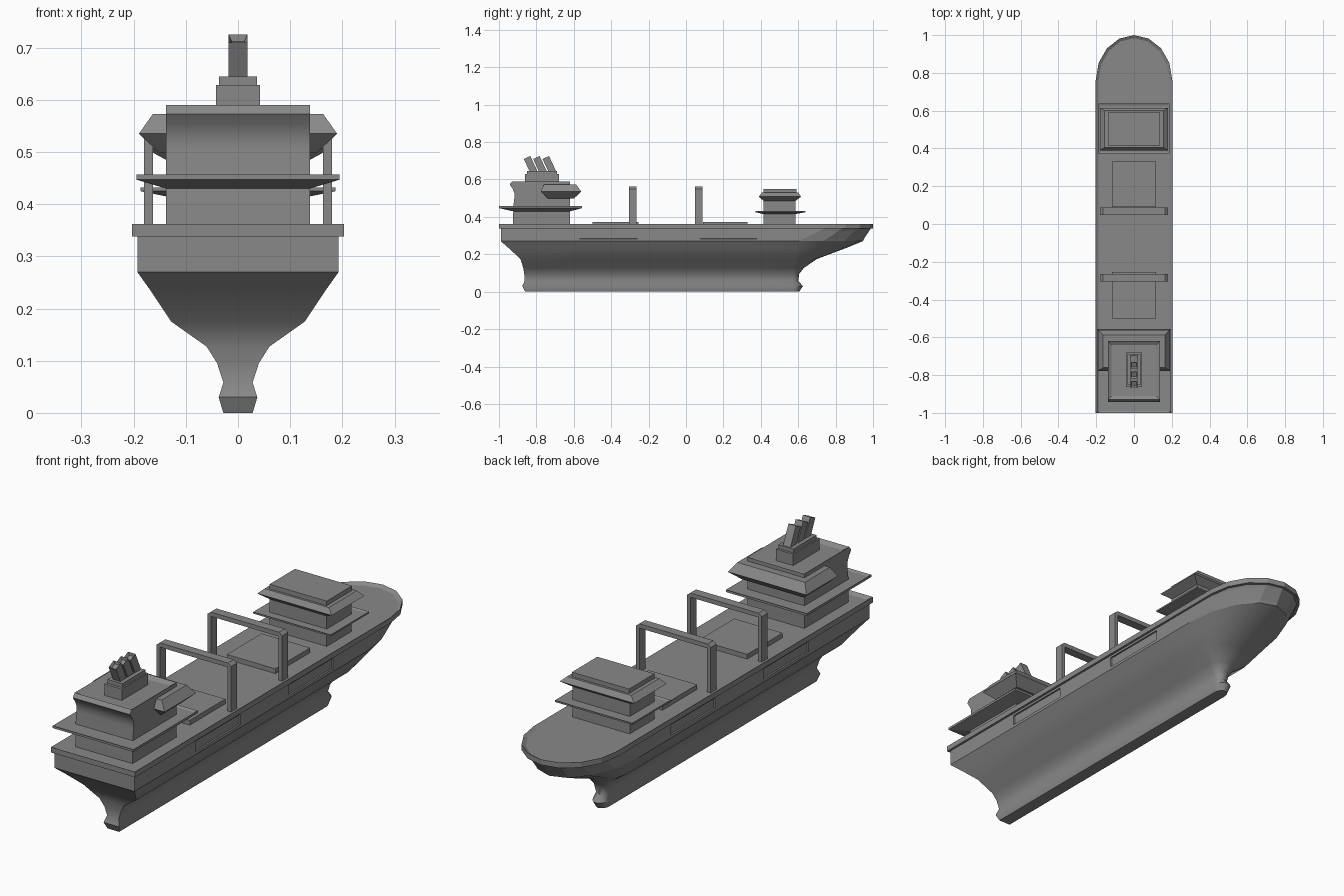
import bpy, bmesh, math
from mathutils import Matrix

cube = bpy.data.objects.get("Cube")
if cube:
    bpy.data.objects.remove(cube)

grey = bpy.data.materials.new("ship grey")
grey.use_nodes = True
grey.diffuse_color = (0.25, 0.25, 0.25, 1)
grey.node_tree.nodes["Principled BSDF"].inputs["Base Color"].default_value = grey.diffuse_color


def finish(name, bm, smooth_rule=None):
    """Turn a bmesh into an object, smoothing only the faces picked by the rule."""
    bmesh.ops.recalc_face_normals(bm, faces=bm.faces)
    if smooth_rule:
        for f in bm.faces:
            f.smooth = smooth_rule(f)
        for e in bm.edges:
            e.smooth = e.calc_face_angle(0) < math.radians(45)
    mesh = bpy.data.meshes.new(name)
    bm.to_mesh(mesh)
    bm.free()
    mesh.materials.append(grey)
    ob = bpy.data.objects.new(name, mesh)
    bpy.context.collection.objects.link(ob)
    return ob


def loft(rings):
    """Skin a closed solid through rings of equal point count."""
    bm = bmesh.new()
    loops = [[bm.verts.new(p) for p in ring] for ring in rings]
    n = len(loops[0])
    for a, b in zip(loops, loops[1:]):
        for i in range(n):
            j = (i + 1) % n
            bm.faces.new((a[i], a[j], b[j], b[i]))
    bm.faces.new(loops[0])
    bm.faces.new(loops[-1])
    bmesh.ops.recalc_face_normals(bm, faces=bm.faces)
    return bm


def sink_top(bm, rim, depth):
    """Leave a raised rim around a sunken top face."""
    top = max(bm.faces, key=lambda f: f.calc_center_median().z + f.normal.z)
    normal = top.normal.copy()
    bmesh.ops.inset_region(bm, faces=[top], thickness=rim, use_even_offset=True)
    bmesh.ops.translate(bm, verts=top.verts, vec=-normal * depth)


def tiers(name, levels, rim=0, depth=0):
    """Stack of rectangles, each level given as (z, half width, y back, y front)."""
    bm = loft([[(-x, a, z), (x, a, z), (x, b, z), (-x, b, z)] for z, x, a, b in levels])
    if rim:
        sink_top(bm, rim, depth)
    return finish(name, bm)


def box(name, x, y0, y1, z0, z1, **kw):
    return tiers(name, [(z0, x, y0, y1), (z1, x, y0, y1)], **kw)


def extrude_profile(points, axis, lo, hi):
    """Prism from a 2D profile, extruded along x or y."""
    if axis == "x":
        return loft([[(s, u, v) for u, v in points] for s in (lo, hi)])
    return loft([[(u, s, v) for u, v in points] for s in (lo, hi)])


# Hull outline: square stern, straight sides, rounded bow
STATIONS = (-0.57, -0.26, 0.075, 0.38)


def outline(z, w, stern, shoulder, tip, steps=8):
    left = [(w, y, z) for y in (stern,) + STATIONS]
    bow = []
    for i in range(steps + 1):
        t = math.pi * i / steps
        bow.append((w * math.cos(t), shoulder + (tip - shoulder) * math.sin(t), z))
    return left + bow + [(-x, y, z) for x, y, z in reversed(left)]


hull = loft([outline(*row) for row in (
    (0, 0.028, -0.86, 0.57, 0.605),
    (0.03, 0.037, -0.875, 0.57, 0.625),
    (0.058, 0.028, -0.863, 0.57, 0.6),
    (0.095, 0.04, -0.865, 0.57, 0.605),
    (0.127, 0.06, -0.87, 0.575, 0.63),
    (0.175, 0.128, -0.885, 0.58, 0.7),
    (0.235, 0.168, -0.95, 0.59, 0.86),
    (0.27, 0.193, -0.99, 0.6, 0.945),
    (0.283, 0.193, -0.99, 0.63, 0.952),
    (0.328, 0.193, -0.99, 0.72, 0.982),
    (0.34, 0.193, -0.99, 0.75, 0.99))])
# Shallow recessed panels in both sides
for lo, hi in (STATIONS[:2], STATIONS[2:]):
    for side in (-1, 1):
        panel = [f for f in hull.faces if f.normal.x * side > 0.9
                 and lo < f.calc_center_median().y < hi
                 and 0.285 < f.calc_center_median().z < 0.325]
        bmesh.ops.inset_region(hull, faces=panel, thickness=0.0005, depth=-0.007)
finish("hull", hull, lambda f: f.calc_center_median().z < 0.27 and abs(f.normal.z) < 0.95)

# Deck with raised bulwark rim
deck = loft([outline(z, 0.203, -1, 0.76, 1) for z in (0.338, 0.362)])
sink_top(deck, 0.016, 0.01)
finish("deck_rail", deck)

# Cargo hatches
box("aft_hatch", 0.117, -0.5, -0.255, 0.345, 0.373)
box("fore_hatch", 0.117, 0.09, 0.33, 0.345, 0.373)

# Gantry frames with chamfered shoulders
half = [(0.18, 0.345), (0.18, 0.55), (0.165, 0.562)]
inner = [(0.163, 0.345), (0.163, 0.543)]
arch = half + [(-x, z) for x, z in reversed(half)]
arch += [(-x, z) for x, z in inner] + list(reversed(inner))
for name, y in (("aft_gantry", -0.285), ("fore_gantry", 0.067)):
    finish(name, extrude_profile(arch, "y", y - 0.02, y + 0.02))

# Stern house with curved back wall
wall = [(-0.62, 0.345), (-0.62, 0.59), (-0.93, 0.59), (-0.943, 0.573), (-0.928, 0.552),
        (-0.918, 0.53), (-0.917, 0.505), (-0.923, 0.46), (-0.925, 0.345)]
house = extrude_profile(wall, "x", -0.138, 0.138)
top = max(house.faces, key=lambda f: f.calc_center_median().z)
bmesh.ops.inset_region(house, faces=[top], thickness=0.02, use_even_offset=True)
bmesh.ops.translate(house, verts=top.verts, vec=(0, 0, -0.012))
finish("stern_house", house, lambda f: f.normal.y < -0.5 and f.calc_center_median().z < 0.575)
tiers("stern_platform", [(0.43, 0.138, -0.925, -0.62), (0.447, 0.195, -1, -0.555),
                         (0.457, 0.195, -1, -0.555)], rim=0.01, depth=0.006)
tiers("stern_bridge", [(0.498, 0.15, -0.74, -0.6), (0.535, 0.19, -0.777, -0.56),
                       (0.573, 0.163, -0.76, -0.587)])

# Funnel base and three raked exhaust stacks
box("funnel_base", 0.042, -0.862, -0.68, 0.575, 0.628)
box("funnel_top", 0.036, -0.85, -0.69, 0.62, 0.645)
for i in range(3):
    stack = box(f"exhaust_stack_{i + 1}", 0.018, -0.019, 0.019, -0.01, 0.08, rim=0.006, depth=0.012)
    lean = Matrix.Rotation(math.radians(25), 4, "X")
    stack.data.transform(Matrix.Translation((0, -0.816 + 0.05 * i, 0.645)) @ lean)

# Bow house
box("bow_house", 0.138, 0.415, 0.585, 0.345, 0.5)
tiers("bow_platform", [(0.415, 0.138, 0.415, 0.585), (0.425, 0.187, 0.372, 0.638),
                       (0.432, 0.187, 0.372, 0.638)], rim=0.01, depth=0.004)
tiers("bow_bridge", [(0.485, 0.138, 0.415, 0.585), (0.508, 0.18, 0.39, 0.615),
                     (0.53, 0.155, 0.405, 0.6)])
box("bow_roof", 0.138, 0.415, 0.59, 0.525, 0.55)
